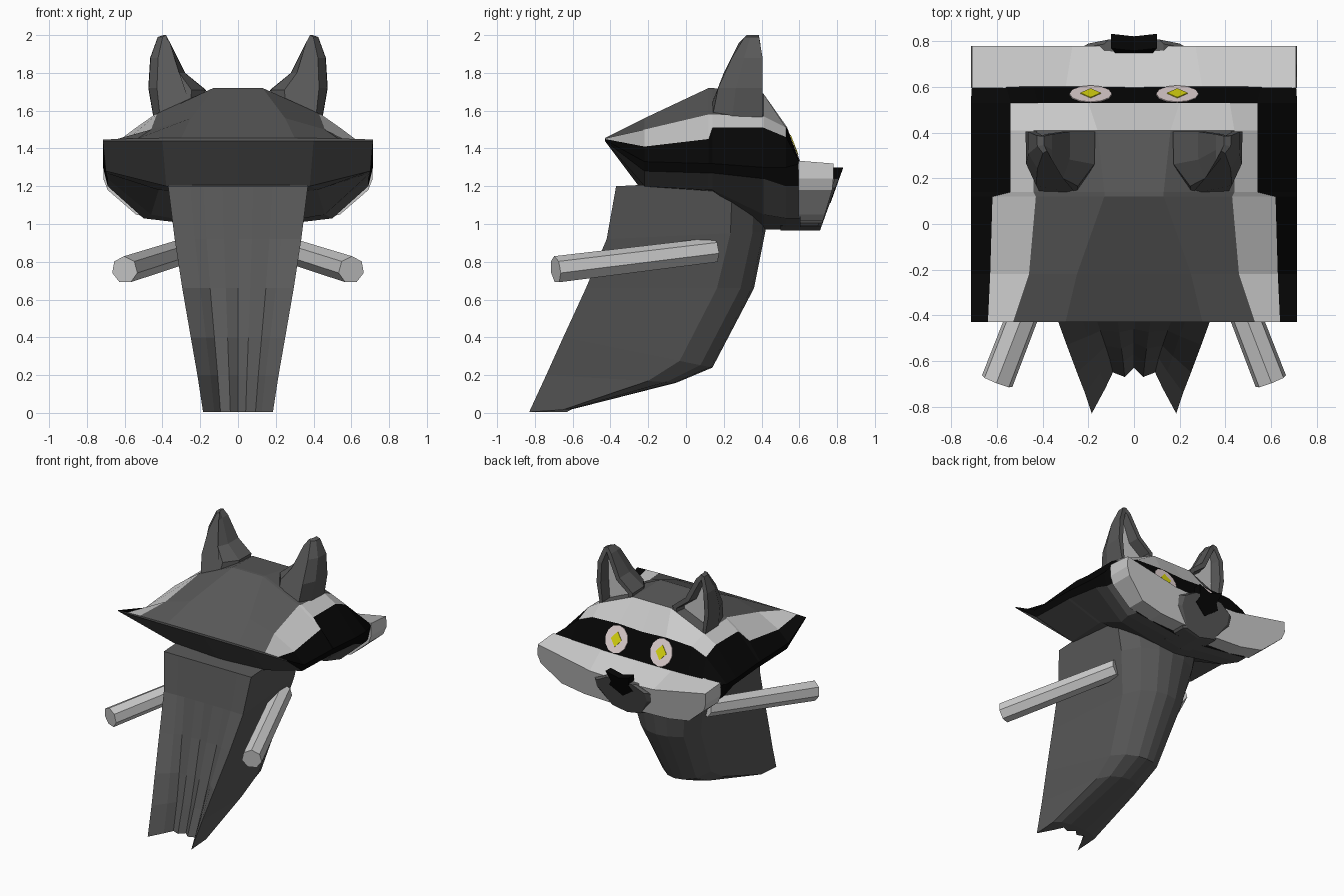
import bpy, bmesh, math
from mathutils import Matrix, Vector

if "Cube" in bpy.data.objects:
    bpy.data.objects.remove(bpy.data.objects["Cube"])


def mat(name, r, g, b):
    m = bpy.data.materials.new(name)
    m.diffuse_color = (r, g, b, 1)
    m.use_nodes = True
    m.node_tree.nodes["Principled BSDF"].inputs["Base Color"].default_value = m.diffuse_color
    return m


DARK = mat("dark_fur", .1, .1, .1)
LIGHT = mat("light_fur", .52, .52, .52)
BLACK = mat("black_fur", .002, .002, .002)
EYE = mat("eye_pink", .8, .68, .68)
PUPIL = mat("pupil_yellow", .75, .72, .005)
MATS = [DARK, LIGHT, BLACK, EYE, PUPIL]


def finish(name, bm):
    bmesh.ops.recalc_face_normals(bm, faces=bm.faces)
    me = bpy.data.meshes.new(name)
    bm.to_mesh(me)
    bm.free()
    for m in MATS:
        me.materials.append(m)
    ob = bpy.data.objects.new(name, me)
    bpy.context.collection.objects.link(ob)
    return ob


def loft(rings, pick):
    """Skin closed rings; pick(ring, segment) gives the material index."""
    bm = bmesh.new()
    vs = [[bm.verts.new(p) for p in r] for r in rings]
    n = len(vs[0])
    for i in range(len(vs) - 1):
        for j in range(n):
            k = (j + 1) % n
            f = bm.faces.new((vs[i][j], vs[i][k], vs[i + 1][k], vs[i + 1][j]))
            f.material_index = pick(i, j)
    first = bm.faces.new(vs[0])
    last = bm.faces.new(vs[-1])
    first.material_index, last.material_index = pick(0, 0), pick(len(vs) - 2, 0)
    return bm, first, last


def full(half):
    """Mirror a half ring whose first and last points lie on x = 0."""
    return half + [(-x, y, z) for x, y, z in reversed(half[1:-1])]


# Head: half sections (x, z) at stations along y, rear edge to face
stations = [
    (-.43, [(0, 1.455), (.3, 1.455), (.53, 1.453), (.64, 1.45), (.715, 1.447), (.715, 1.44), (.4, 1.44), (0, 1.44)]),
    (-.22, [(0, 1.56), (.25, 1.56), (.46, 1.5), (.63, 1.41), (.715, 1.33), (.70, 1.28), (.38, 1.2), (0, 1.16)]),
    (.12, [(0, 1.72), (.13, 1.72), (.43, 1.58), (.62, 1.45), (.715, 1.32), (.70, 1.27), (.42, 1.18), (0, 1.15)]),
    (.14, [(0, 1.72), (.13, 1.72), (.44, 1.58), (.54, 1.51), (.715, 1.32), (.70, 1.27), (.42, 1.18), (0, 1.15)]),
    (.41, [(0, 1.69), (.16, 1.69), (.44, 1.57), (.54, 1.51), (.715, 1.3), (.69, 1.24), (.46, 1.05), (0, .97)]),
    (.53, [(0, 1.51), (.2, 1.52), (.42, 1.51), (.54, 1.46), (.715, 1.3), (.69, 1.2), (.5, 1.03), (0, .97)]),
    (.605, [(0, 1.3), (.2, 1.31), (.44, 1.32), (.56, 1.32), (.71, 1.32), (.68, 1.2), (.48, 1.03), (0, .97)]),
]


def head_colour(i, j):
    b = min(j, 13 - j)
    if b > 4:
        return 0
    if b >= 3 or i == 5:
        return 2
    return 1 if b == 2 or i == 4 else 0


bm, _, _ = loft([full([(x, y, z) for x, z in pts]) for y, pts in stations], head_colour)
finish("head", bm)

# Muzzle: broad whiskered cheeks, top sloping down to the middle, front leaning back to the chin
cheek = [(0, 1.32), (.3, 1.325), (.71, 1.335), (.713, 1.24), (.69, 1.18), (.54, 1.05), (.36, 1.015), (0, 1.0)]
brow = [(0, 1.225), (.27, 1.235), (.71, 1.32)] + cheek[3:]
bm, _, _ = loft([full([(x, .595, z) for x, z in cheek]),
                 full([(x, .78 - .3 * max(0, 1.2 - z), z) for x, z in brow])], lambda i, j: 1)
finish("muzzle", bm)

# Snout and nose
snout = [(0, 1.24), (.13, 1.24), (.235, 1.19), (.24, 1.12), (.14, .99), (0, .965)]


def lean(z):
    return .82 - .36 * (1.3 - z)


bm, _, _ = loft([full([(x, .5, z) for x, z in snout]),
                 full([(x, lean(z) - .01, z) for x, z in snout]),
                 full([(x * .85, lean(z) + .01, z) for x, z in snout])], lambda i, j: 0)
finish("snout", bm)
nose = [(0, 1.27), (.1, 1.3), (.075, 1.22), (.1, 1.18), (0, 1.11)]
bm, _, _ = loft([full([(x, lean(z) - .05, z) for x, z in nose]),
                 full([(x, lean(z) + .013, z) for x, z in nose])], lambda i, j: 2)
finish("nose", bm)

# Neck: (back y, back z, front y, front z, half width, back notch, front narrowing)
neck = [
    (-.83, .005, -.60, .02, .185, .20, 1),
    (-.74, .20, -.05, .16, .215, .17, .8),
    (-.65, .40, .14, .24, .25, .13, .75),
    (-.53, .66, .36, .66, .295, .07, .82),
    (-.42, .92, .42, .96, .335, .01, .93),
    (-.37, 1.20, .42, 1.24, .37, .0, 1),
]
rings = []
for by, bz, fy, fz, w, notch, nar in neck:
    def at(x, t, d=0):
        return (x * w, by + (fy - by) * t + d, bz + (fz - bz) * t)
    rings.append(full([at(0, 1), at(.35 * nar, .985), at(.75 * nar, .92), at(nar, .78), at(1, 0),
                       at(.68, 0, notch * .55), at(.5, 0, notch * .9),
                       at(.22, 0, notch * .8), at(0, 0, notch)]))
bm, _, _ = loft(rings, lambda i, j: 0)
finish("neck", bm)

# Ears: outline at the front, tapering to a ridge behind, with a hollow
ear = [(.44, 1.52), (.475, 1.72), (.465, 1.88), (.425, 1.99), (.395, 2.0),
       (.36, 1.96), (.28, 1.80), (.17, 1.71), (.18, 1.62)]
back_y = [(1.5, .13), (1.62, .13), (1.72, .17), (1.8, .2), (1.95, .28), (2.0, .34)]


def ridge(z):
    for (z0, y0), (z1, y1) in zip(back_y, back_y[1:]):
        if z <= z1:
            return y0 + (y1 - y0) * (z - z0) / (z1 - z0)
    return back_y[-1][1]


for side, label in ((1, "right"), (-1, "left")):
    def ear_ring(s, t):
        return [(side * (.36 + (x - .36) * s), .405 + (ridge(z) - .405) * t - .02 * max(0, z - 1.9) * 10, z)
                for x, z in ear]
    bm, front, _ = loft([ear_ring(1, 0), ear_ring(.98, .6), ear_ring(.6, 1)], lambda i, j: 0)
    bmesh.ops.recalc_face_normals(bm, faces=bm.faces)
    # rim, then sunken pale lining
    for rim, sink in ((.035, 0), (.012, .08)):
        bmesh.ops.inset_individual(bm, faces=[front], thickness=rim)
        for v in front.verts:
            v.co.y -= sink * min(1, (2.05 - v.co.z) / .2)
    front.material_index = 1
    finish("ear_" + label, bm)

    # Eye disc and diamond pupil on the sloping mask
    tilt = Matrix.Rotation(-math.radians(69), 4, 'X')
    for name, sides, rx, ry, lift, m in (("eye_", 12, .093, .1, 0, 3),
                                         ("pupil_", 4, .045, .055, .004, 4)):
        bm = bmesh.new()
        bmesh.ops.create_cone(bm, cap_ends=True, segments=sides, radius1=1, radius2=1, depth=.02,
                              matrix=Matrix.Translation((side * .19, .562, 1.415)) @ tilt
                              @ Matrix.Translation((0, 0, lift)) @ Matrix.Diagonal((rx, ry, 1, 1)))
        for f in bm.faces:
            f.material_index = m
        finish(name + label, bm)

    # Pale bar sticking out backward from the neck
    a, b = Vector((side * .275, .15, .86)), Vector((side * .6, -.69, .757))
    bm = bmesh.new()
    bmesh.ops.create_cone(bm, cap_ends=True, segments=7, radius1=.068, radius2=.073, depth=(b - a).length,
                          matrix=Matrix.Translation((a + b) / 2)
                          @ (b - a).to_track_quat('Z', 'Y').to_matrix().to_4x4())
    for f in bm.faces:
        f.material_index = 1
    finish("bar_" + label, bm)
